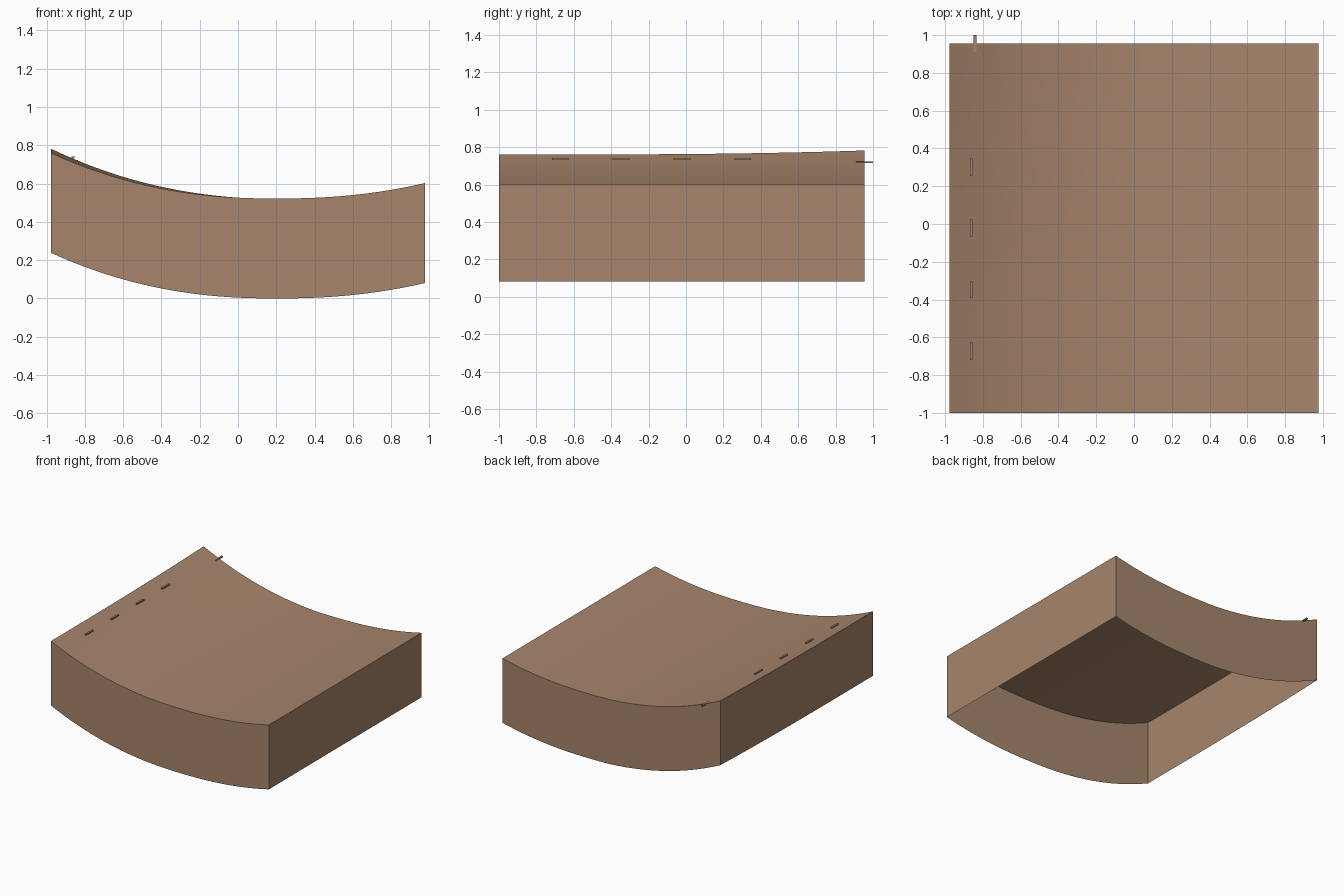
import bpy
import bmesh
import math

cube = bpy.data.objects.get("Cube")
if cube:
    bpy.data.objects.remove(cube, do_unlink=True)

HALF_W, Y0, Y1, DEPTH = 0.977, -1.0, 0.955, 0.522
LOW_X = 0.2          # where the sagging profile is lowest

# One warm brown for everything
brown = bpy.data.materials.new("warm_brown")
brown.use_nodes = True
colour = (0.385, 0.235, 0.15, 1)
brown.diffuse_color = colour
brown.node_tree.nodes["Principled BSDF"].inputs["Base Color"].default_value = colour


def sag(x, y):
    """Height of the lower rim: a lopsided dip with a raised back corner."""
    reach, rise = (LOW_X + HALF_W, 0.238) if x < LOW_X else (HALF_W - LOW_X, 0.081)
    base = rise * (abs(x - LOW_X) / reach) ** 2.25
    lift = 0.022 * ((y - Y0) / (Y1 - Y0)) ** 3 * max(0, -x / HALF_W)
    return base + lift


def add_object(name, bm):
    mesh = bpy.data.meshes.new(name)
    bm.to_mesh(mesh)
    bm.free()
    mesh.materials.append(brown)
    obj = bpy.data.objects.new(name, mesh)
    bpy.context.collection.objects.link(obj)
    return obj


# Curved sheet with skirt walls, open underneath
bm = bmesh.new()
bmesh.ops.create_grid(bm, x_segments=32, y_segments=10, size=1)
for v in bm.verts:
    x = v.co.x * HALF_W
    y = Y0 + (v.co.y + 1) / 2 * (Y1 - Y0)
    v.co = (x, y, sag(x, y) + DEPTH)
rim = [e for e in bm.edges if e.is_boundary]
skirt = bmesh.ops.extrude_edge_only(bm, edges=rim)["geom"]
for v in skirt:
    if isinstance(v, bmesh.types.BMVert):
        v.co.z -= DEPTH
bmesh.ops.recalc_face_normals(bm, faces=bm.faces)
top = max(bm.faces, key=lambda f: abs(f.normal.z))
if top.normal.z < 0:
    bmesh.ops.reverse_faces(bm, faces=bm.faces)
shell = add_object("curved_shell", bm)
bpy.ops.object.select_all(action="DESELECT")
shell.select_set(True)
bpy.context.view_layer.objects.active = shell
bpy.ops.object.shade_smooth_by_angle(angle=math.radians(30))


# Row of small pegs along the raised edge
def peg(name, x, y, z, length=0.09):
    bm = bmesh.new()
    bmesh.ops.create_cube(bm, size=1)
    bmesh.ops.scale(bm, vec=(0.014, length, 0.01), verts=bm.verts)
    obj = add_object(name, bm)
    obj.location = (x, y, z)


for i in range(4):
    peg(f"edge_peg_{i + 1}", -0.862, -0.672 + i * 0.325, 0.737)
peg("sunken_peg", -0.855, 0.6, 0.711, 0.04)
peg("back_peg", -0.842, 0.955, 0.719)
